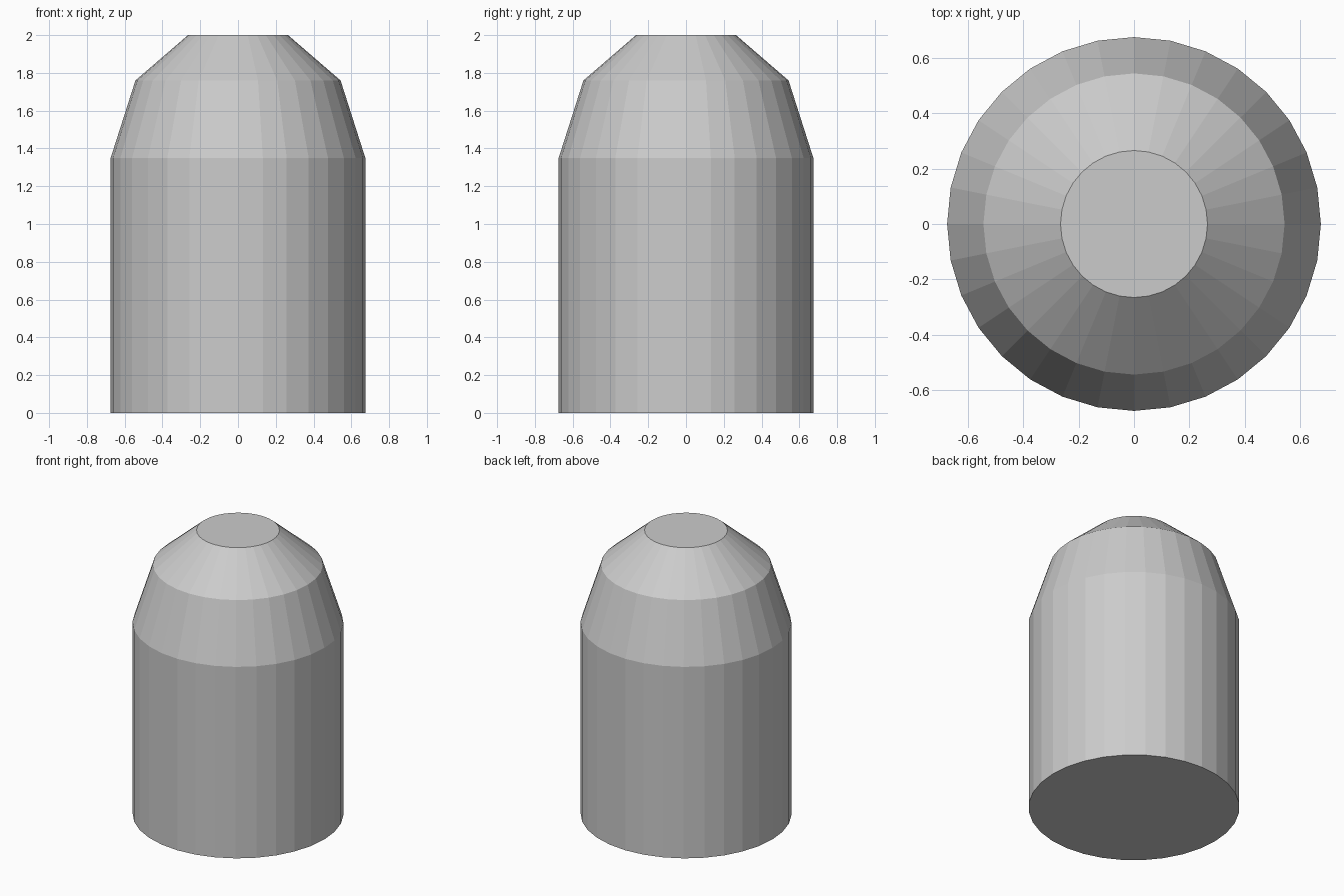
import bpy, bmesh
from math import cos, sin, tau

if "Cube" in bpy.data.objects:
    bpy.data.objects.remove(bpy.data.objects["Cube"])

SIDES = 32
# (radius, height) from base to flat tip
PROFILE = [(0.674, 0.0), (0.674, 1.35), (0.543, 1.76), (0.265, 2.0)]

# Faceted body: stacked rings joined by quads, capped at both ends
bm = bmesh.new()
rings = [[bm.verts.new((r * cos(tau * i / SIDES), r * sin(tau * i / SIDES), z))
          for i in range(SIDES)] for r, z in PROFILE]
for low, high in zip(rings, rings[1:]):
    for i in range(SIDES):
        j = (i + 1) % SIDES
        bm.faces.new((low[i], low[j], high[j], high[i]))
bm.faces.new(rings[0][::-1])
bm.faces.new(rings[-1])

mesh = bpy.data.meshes.new("tapered_cylinder_body")
bm.to_mesh(mesh)
bm.free()
body = bpy.data.objects.new("tapered_cylinder_body", mesh)
bpy.context.collection.objects.link(body)
